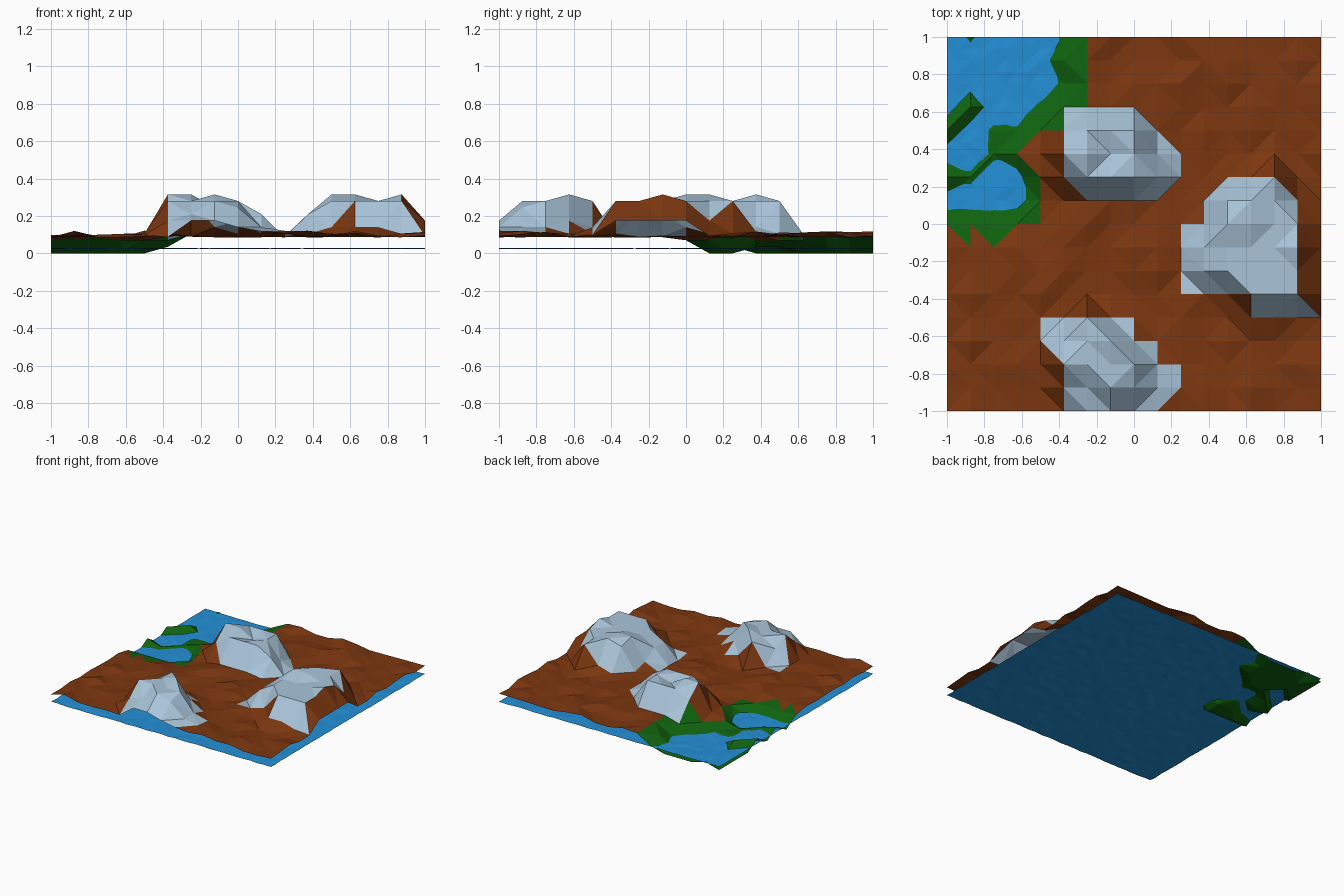
import bpy, bmesh, math, random

random.seed(7)
cube = bpy.data.objects.get("Cube")
if cube:
    bpy.data.objects.remove(cube)

CELLS = 16
STEP = 2 / CELLS


def material(name, color):
    mat = bpy.data.materials.new(name)
    mat.use_nodes = True
    mat.diffuse_color = (*color, 1)
    mat.node_tree.nodes["Principled BSDF"].inputs["Base Color"].default_value = (*color, 1)
    return mat


soil = material("brown soil", (0.2, 0.038, 0.005))
grass = material("green grass", (0.005, 0.125, 0.005))
rock = material("pale rock", (0.40, 0.56, 0.70))
water_blue = material("water blue", (0.017, 0.28, 0.68))


def add_object(name, bm, materials):
    mesh = bpy.data.meshes.new(name)
    bm.to_mesh(mesh)
    bm.free()
    for mat in materials:
        mesh.materials.append(mat)
    obj = bpy.data.objects.new(name, mesh)
    bpy.context.collection.objects.link(obj)
    return obj


# Rolling plain with small random bumps
height = {(i, j): 0.086 + 0.036 * random.random() ** 2.5
          for i in range(CELLS + 1) for j in range(CELLS + 1)}


def sculpt(column, top_row, relief):
    """Set heights from rows of letters: a is the lake bed, j a summit, a dot keeps the plain."""
    for down, row in enumerate(relief.split()):
        for across, level in enumerate(row):
            if level != ".":
                height[column + across, top_row - down] = (ord(level) - ord("a")) * 0.035


# Lagoon basin, then the three mountains
sculpt(0, 16, "abaaabd aaaaacd aaaaabd acaabcd cabbcdd aabcdd. cbaad.. aaaac.. cccccd.")
sculpt(4, 13, "..dddd. .giiid. .jjhie. .giiig. ..ddd..")
sculpt(10, 10, "..dei.. .dijif. .ejjiif .giiijf .giiiif .deiiif ...eed.")
sculpt(4, 4, ".died.. dgijfd. diiiie. .fgihe. ..ffe..")

# Outlines of the coloured regions, in grid cells
REGIONS = [
    (2, [(5, 13), (8, 13), (10, 11), (10, 10), (9, 9), (6, 9), (5, 10)]),
    (2, [(12, 10), (14, 10), (15, 9), (15, 5), (16, 4), (13, 4), (13, 5),
         (10, 5), (10, 8), (11, 8), (11, 9)]),
    (2, [(4, 4), (8, 4), (8, 3), (9, 3), (9, 2), (10, 2), (10, 1), (9, 0),
         (5, 0), (5, 2), (4, 3)]),
    (1, [(0, 16), (6, 16), (6, 13), (5, 13), (5, 12), (4, 12), (3, 11), (4, 10),
         (4, 8), (3, 8), (2, 7), (1, 8), (1, 7), (0, 8)]),
]


def inside(x, y, outline):
    hit = False
    for (ax, ay), (bx, by) in zip(outline, outline[1:] + outline[:1]):
        if (ay > y) != (by > y) and x < ax + (y - ay) * (bx - ax) / (by - ay):
            hit = not hit
    return hit


def region(x, y):
    for index, outline in REGIONS:
        if inside(x, y, outline):
            return index
    return 0


# Terrain: every cell is split along the diagonal that follows its colour border
bm = bmesh.new()
verts = {(i, j): bm.verts.new((i * STEP - 1, j * STEP - 1, z)) for (i, j), z in height.items()}
for i in range(CELLS):
    for j in range(CELLS):
        a, b, c, d = (i, j), (i + 1, j), (i + 1, j + 1), (i, j + 1)
        rising = region(i + 0.9, j + 0.15) != region(i + 0.1, j + 0.95)
        falling = region(i + 0.1, j + 0.15) != region(i + 0.9, j + 0.95)
        if rising == falling:
            rising = abs(height[a] - height[c]) <= abs(height[b] - height[d])
        for tri in ([(a, b, c), (a, c, d)] if rising else [(a, b, d), (b, c, d)]):
            face = bm.faces.new([verts[k] for k in tri])
            face.material_index = region(sum(k[0] for k in tri) / 3, sum(k[1] for k in tri) / 3)
add_object("terrain", bm, [soil, grass, rock])

# Gently rippled water sheet under the land
bm = bmesh.new()
bmesh.ops.create_grid(bm, x_segments=CELLS * 2, y_segments=CELLS * 2, size=1)
for v in bm.verts:
    v.co.z = 0.027 + random.uniform(-1, 1) * 0.003
bmesh.ops.triangulate(bm, faces=bm.faces[:])
add_object("water", bm, [water_blue])
